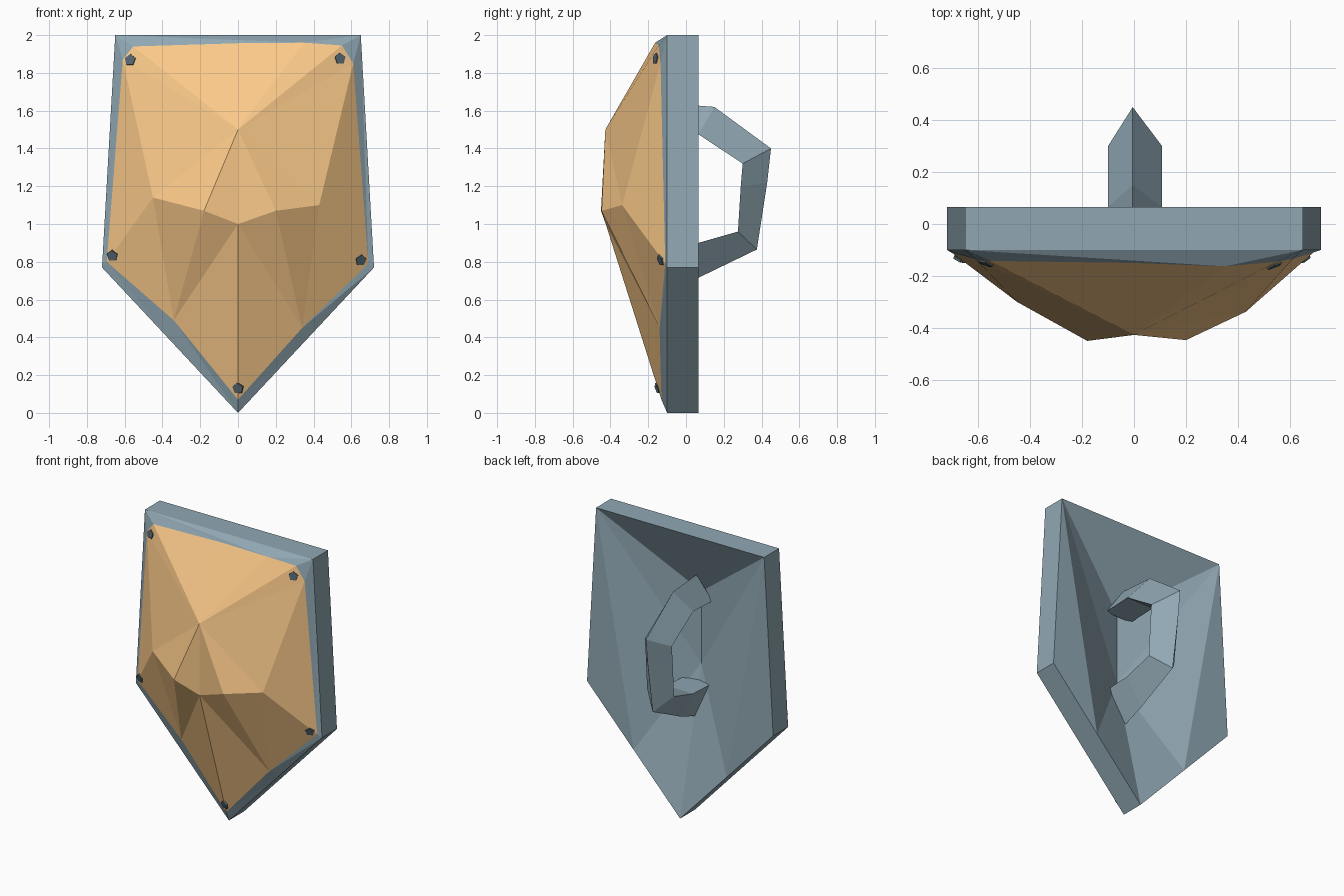
import bpy, bmesh, math
from mathutils import Vector, Matrix
from mathutils.bvhtree import BVHTree

if "Cube" in bpy.data.objects:
    bpy.data.objects.remove(bpy.data.objects["Cube"])


def material(name, r, g, b):
    mat = bpy.data.materials.new(name)
    mat.diffuse_color = (r, g, b, 1)
    mat.use_nodes = True
    mat.node_tree.nodes["Principled BSDF"].inputs["Base Color"].default_value = mat.diffuse_color
    return mat


def finish(name, bm, mat):
    me = bpy.data.meshes.new(name)
    bm.to_mesh(me)
    ob = bpy.data.objects.new(name, me)
    bpy.context.collection.objects.link(ob)
    me.materials.append(mat)
    return ob


wood = material("tan_wood", .96, .585, .25)
steel = material("blue_grey_metal", .28, .39, .45)
dark = material("dark_metal", .09, .13, .16)

# outline of the frame (x, z), and rim of the domed plate with the frame corner each point belongs to
outline = [(-.65, 2), (.65, 2), (.72, .77), (.36, .385), (0, 0), (-.36, .385), (-.72, .77)]
rim = [((-.555, -.142, 1.94), 0), ((0, -.15, 1.957), 0), ((.35, -.163, 1.96), 1),
       ((.55, -.145, 1.945), 1), ((.61, -.135, 1.85), 1), ((.69, -.11, .79), 2),
       ((.34, -.14, .45), 3), ((0, -.13, .07), 4), ((-.34, -.14, .49), 5),
       ((-.695, -.115, .80), 6), ((-.61, -.135, 1.87), 0)]

# frame: outer wall, sloped front border, dished back
bm = bmesh.new()
front = [bm.verts.new((x, -.1, z)) for x, z in outline]
back = [bm.verts.new((x, .065, z)) for x, z in outline]
edge = [bm.verts.new(p) for p, _ in rim]
upper = bm.verts.new((0, -.17, 1.5))
lower = bm.verts.new((0, -.17, 1.0))
for i in range(7):
    j = (i + 1) % 7
    bm.faces.new((front[i], front[j], back[j], back[i]))
for i in range(len(rim)):
    j = (i + 1) % len(rim)
    a, b = rim[i][1], rim[j][1]
    bm.faces.new((front[a], edge[i], edge[j]))
    if a != b:
        bm.faces.new((front[a], edge[j], front[b]))
bm.faces.new((back[0], back[1], upper))
for top, side, mid in ((0, 6, 5), (1, 2, 3)):
    for tri in ((back[top], back[side], back[mid]), (back[top], back[mid], lower),
                (back[top], lower, upper), (back[mid], back[4], lower)):
        bm.faces.new(tri)
bmesh.ops.recalc_face_normals(bm, faces=bm.faces)
finish("shield_frame", bm, steel)
bm.free()

# domed front plate: rim points 0-10, then peak, belly and flank points
peaks = [(0, -.427, 1.5), (0, -.425, 1.0), (-.45, -.30, 1.14),
         (-.18, -.45, 1.07), (.20, -.447, 1.07), (.43, -.338, 1.1)]
plate = bmesh.new()
v = [plate.verts.new(p) for p in [r[0] for r in rim] + peaks]
U, L, A, B, C, D = range(11, 17)
fan = [B, A, 10, 0, 1, 2, 3, 4, D, C, L]
tris = [(U, fan[i], fan[(i + 1) % len(fan)]) for i in range(len(fan))]
for flank, belly, top, side, mid in ((A, B, 10, 9, 8), (D, C, 4, 5, 6)):
    tris += [(flank, side, top), (flank, mid, side), (flank, belly, mid), (belly, L, mid), (L, 7, mid)]
for t in tris:
    f = plate.faces.new([v[k] for k in t])
    f.normal_update()
    if f.normal.y > 0:
        f.normal_flip()
finish("front_plate", plate, wood)

# five-sided rivets seated on the plate
tree = BVHTree.FromBMesh(plate)
bm = bmesh.new()
for x, z in ((-.57, 1.868), (.54, 1.875), (.65, .808), (-.665, .832), (0, .13)):
    hit, n, _, _ = tree.ray_cast(Vector((x, -2, z)), Vector((0, 1, 0)))
    if hit is None:
        hit, n = Vector((x, -.13, z)), Vector((0, -1, 0))
    m = Matrix.Translation(hit) @ n.to_track_quat('Z', 'Y').to_matrix().to_4x4()
    bmesh.ops.create_cone(bm, cap_ends=True, segments=5, radius1=.032, radius2=.031, depth=.012, matrix=m)
finish("rivets", bm, dark)
bm.free()
plate.free()

# handle: triangular section, ridge outward; each row is ridge (y, z) and inner edge (y, z)
rows = [((-.11, 1.64), (-.15, 1.465)), ((.15, 1.62), (.065, 1.475)), ((.45, 1.40), (.30, 1.32)),
        ((.43, 1.22), (.29, 1.2)), ((.375, .865), (.275, .96)), ((.065, .715), (.065, .9)),
        ((-.1, .655), (-.15, .89))]
bm = bmesh.new()
rings = [[bm.verts.new((-.005, *o)), bm.verts.new((-.1, *i)), bm.verts.new((.108, *i))] for o, i in rows]
for r, s in zip(rings, rings[1:]):
    for k in range(3):
        bm.faces.new((r[k], r[(k + 1) % 3], s[(k + 1) % 3], s[k]))
bm.faces.new(rings[0])
bm.faces.new(rings[-1])
bmesh.ops.recalc_face_normals(bm, faces=bm.faces)
finish("back_handle", bm, steel)
bm.free()
